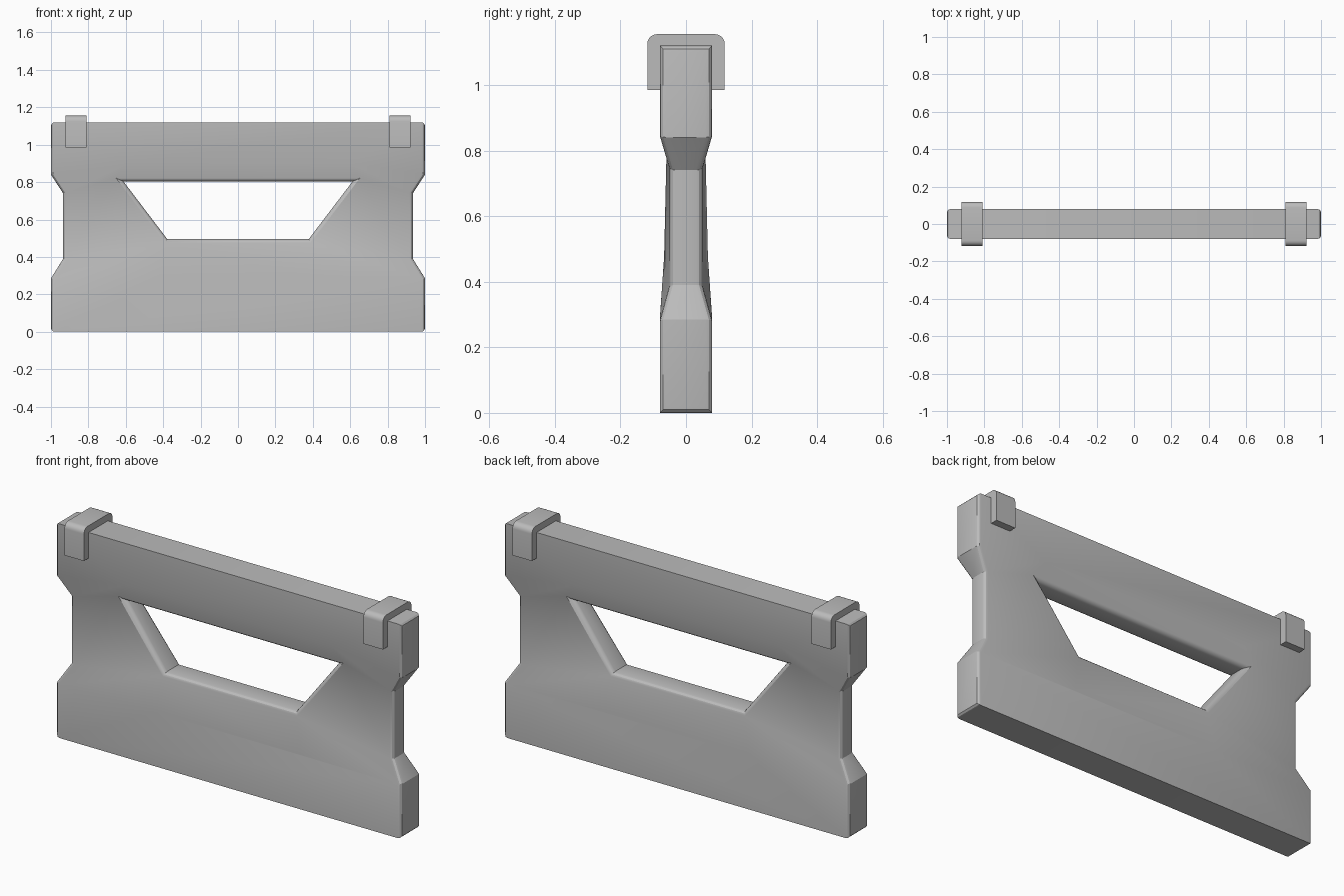
import bpy, bmesh, math

cube = bpy.data.objects.get("Cube")
if cube:
    bpy.data.objects.remove(cube, do_unlink=True)

grey = bpy.data.materials.new("plain grey")
grey.use_nodes = True
grey.diffuse_color = (0.5, 0.5, 0.5, 1)
grey.node_tree.nodes["Principled BSDF"].inputs["Base Color"].default_value = grey.diffuse_color


def finish(bm, name):
    """Turn a bmesh into a smooth-shaded object with crisp edges."""
    bmesh.ops.recalc_face_normals(bm, faces=bm.faces)
    mesh = bpy.data.meshes.new(name)
    bm.to_mesh(mesh)
    bm.free()
    mesh.materials.append(grey)
    ob = bpy.data.objects.new(name, mesh)
    bpy.context.collection.objects.link(ob)
    bpy.ops.object.select_all(action='DESELECT')
    ob.select_set(True)
    bpy.context.view_layer.objects.active = ob
    bpy.ops.object.shade_smooth_by_angle(angle=math.radians(25))
    return ob


# Control points of one quarter of the frame: x, half thickness, z
points = {
    "foot": (1, .08, 0), "foot_top": (1, .08, .285),
    "waist_low": (.935, .05, .39), "waist_high": (.935, .05, .74),
    "beam_low": (1, .08, .84), "beam_top": (1, .08, 1.12),
    "crease_low": (.42, .08, .285), "crease_high": (.6, .08, .9),
    "hole_low": (.378, .064, .495), "hole_high": (.612, .052, .803),
}
side_faces = [
    ("foot_top", "waist_low", "hole_low", "crease_low"),
    ("waist_low", "waist_high", "hole_high", "hole_low"),
    ("waist_high", "beam_low", "crease_high", "hole_high"),
]
outline = ["foot", "foot_top", "waist_low", "waist_high", "beam_low", "beam_top"]

bm = bmesh.new()
v = {(n, sx, sy): bm.verts.new((x * sx, y * sy, z))
     for n, (x, y, z) in points.items() for sx in (-1, 1) for sy in (-1, 1)}

# Front and back skins
for sy in (-1, 1):
    for sx in (-1, 1):
        for names in side_faces:
            bm.faces.new([v[n, sx, sy] for n in names])
    for names in (("foot", "foot_top", "crease_low"), ("crease_low", "hole_low"),
                  ("hole_high", "crease_high"), ("crease_high", "beam_low", "beam_top")):
        bm.faces.new([v[n, 1, sy] for n in names] + [v[n, -1, sy] for n in reversed(names)])


def bridge(a, b):
    """Wall between the front and back skins; a and b are (name, side)."""
    bm.faces.new([v[(*a, -1)], v[(*b, -1)], v[(*b, 1)], v[(*a, 1)]])


# Ends, top, underside and walls of the opening
for sx in (-1, 1):
    for a, b in zip(outline, outline[1:]):
        bridge((a, sx), (b, sx))
    bridge(("hole_low", sx), ("hole_high", sx))
for n in ("foot", "beam_top", "hole_low", "hole_high"):
    bridge((n, -1), (n, 1))
bmesh.ops.recalc_face_normals(bm, faces=bm.faces)

# Rounded ends and softened rim of the opening
rounded = set()
for sx in (-1, 1):
    for n in ("foot", "beam_top"):
        rounded.add(bm.edges.get((v[n, sx, -1], v[n, sx, 1])))
    for sy in (-1, 1):
        for a, b in zip(outline, outline[1:]):
            rounded.add(bm.edges.get((v[a, sx, sy], v[b, sx, sy])))
        rounded.add(bm.edges.get((v["hole_low", sx, sy], v["hole_high", sx, sy])))
for sy in (-1, 1):
    for n in ("hole_low", "hole_high"):
        rounded.add(bm.edges.get((v[n, -1, sy], v[n, 1, sy])))
bmesh.ops.bevel(bm, geom=list(rounded), offset=.02, offset_type='OFFSET',
                segments=3, profile=.5, affect='EDGES', clamp_overlap=True)
finish(bm, "frame")


# Clips hooked over the top beam: a U profile with rounded shoulders
def add_clip(name, x_mid):
    half, top, low, r, width = .118, 1.155, .985, .03, .112
    arc = [(half - r + r * math.cos(i * math.pi / 10), top - r + r * math.sin(i * math.pi / 10))
           for i in range(6)]
    right = [(.078, 1.118), (.078, low), (half, low)] + arc
    left = [(-y, z) for y, z in reversed(right)]
    b = bmesh.new()
    face = b.faces.new([b.verts.new((x_mid - width / 2, y, z)) for y, z in right + left])
    ext = bmesh.ops.extrude_face_region(b, geom=[face])["geom"]
    bmesh.ops.translate(b, vec=(width, 0, 0),
                        verts=[g for g in ext if isinstance(g, bmesh.types.BMVert)])
    finish(b, name)


add_clip("left_clip", .865)
add_clip("right_clip", -.865)
